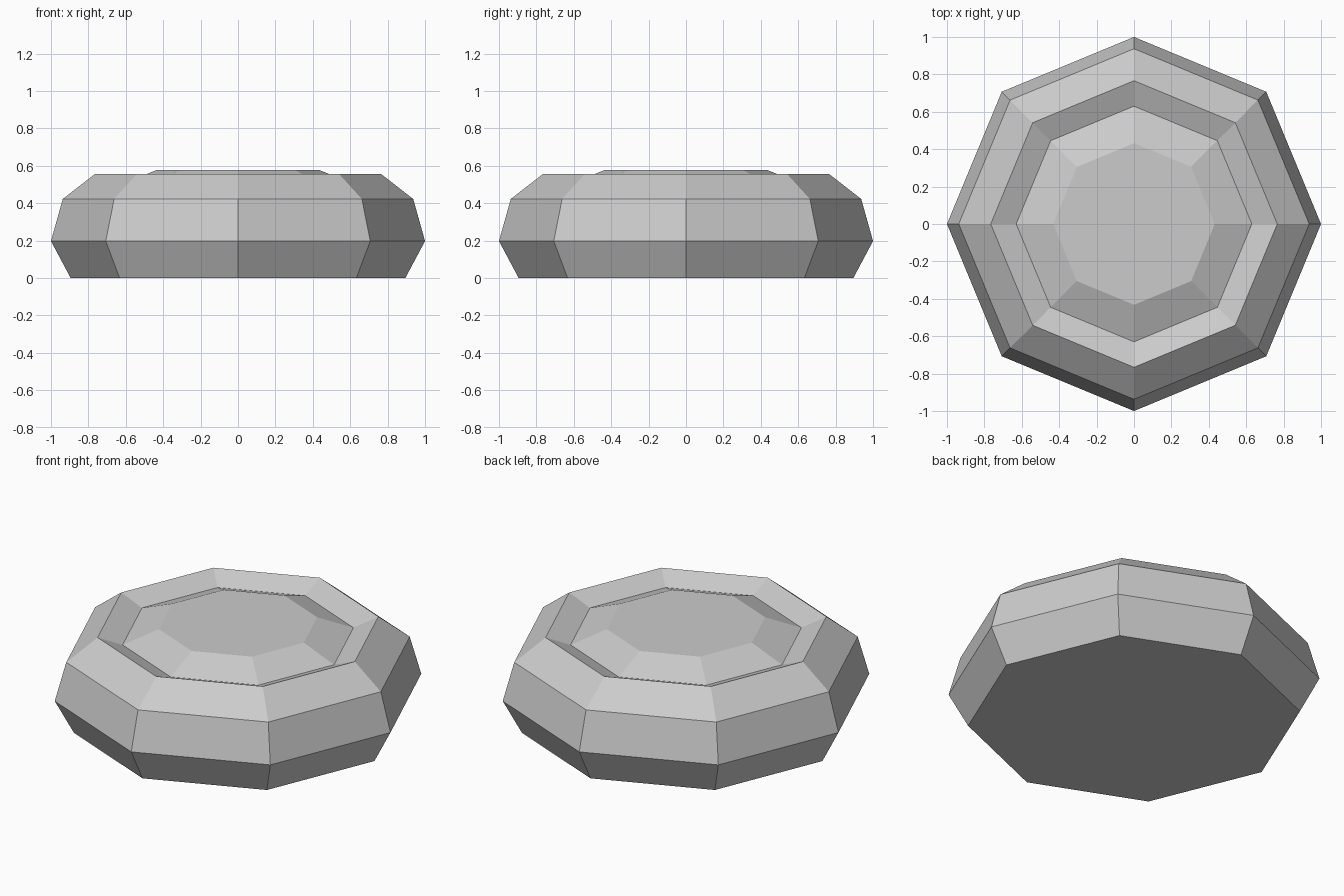
import bpy
import bmesh
import math

cube = bpy.data.objects.get("Cube")
if cube:
    bpy.data.objects.remove(cube, do_unlink=True)

SIDES = 8

# Stone grey material
stone = bpy.data.materials.new("stone_grey")
stone.use_nodes = True
colour = (0.6, 0.6, 0.6, 1)
stone.diffuse_color = colour
stone.node_tree.nodes["Principled BSDF"].inputs["Base Color"].default_value = colour

# Profile from base to top: (radius, height)
profile = [
    (0.895, 0.0),    # foot
    (1.0, 0.197),    # widest point
    (0.937, 0.422),  # shoulder
    (0.766, 0.555),  # rim
    (0.63, 0.50),    # groove
    (0.432, 0.578),  # raised centre
]

# Octagonal body: rings joined by flat quads, capped at both ends
bm = bmesh.new()
rings = []
for radius, height in profile:
    ring = []
    for i in range(SIDES):
        angle = math.tau * i / SIDES
        ring.append(bm.verts.new((radius * math.cos(angle), radius * math.sin(angle), height)))
    rings.append(ring)

for low, high in zip(rings, rings[1:]):
    for i in range(SIDES):
        j = (i + 1) % SIDES
        bm.faces.new((low[i], low[j], high[j], high[i]))
bm.faces.new(reversed(rings[0]))
bm.faces.new(rings[-1])

mesh = bpy.data.meshes.new("octagonal_disc")
bm.to_mesh(mesh)
bm.free()
mesh.materials.append(stone)
disc = bpy.data.objects.new("octagonal_disc", mesh)
bpy.context.collection.objects.link(disc)
